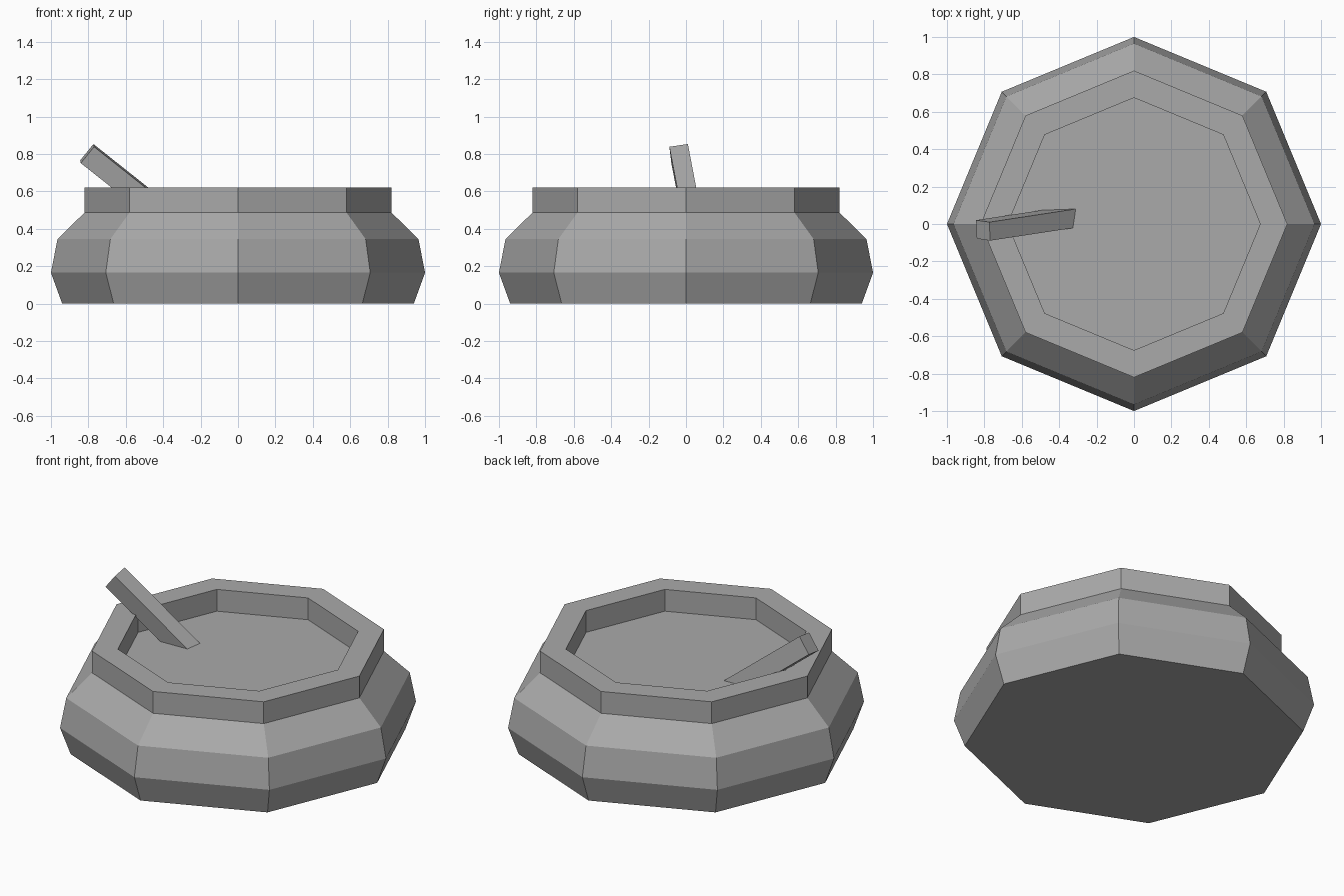
import bpy, bmesh, math
from mathutils import Vector, Matrix

cube = bpy.data.objects.get("Cube")
if cube:
    bpy.data.objects.remove(cube, do_unlink=True)

SIDES = 8

grey = bpy.data.materials.new("plain_grey")
grey.use_nodes = True
COLOUR = (0.4, 0.4, 0.4, 1)
grey.diffuse_color = COLOUR
grey.node_tree.nodes["Principled BSDF"].inputs["Base Color"].default_value = COLOUR


def add_object(name, bm):
    bmesh.ops.recalc_face_normals(bm, faces=bm.faces)
    mesh = bpy.data.meshes.new(name)
    bm.to_mesh(mesh)
    bm.free()
    mesh.materials.append(grey)
    obj = bpy.data.objects.new(name, mesh)
    bpy.context.collection.objects.link(obj)
    return obj


def lathe(name, profile):
    """Faceted turning of (radius, height) points, closed at both ends."""
    bm = bmesh.new()
    rings = []
    for r, z in profile:
        angles = [math.tau * i / SIDES for i in range(SIDES)]
        rings.append([bm.verts.new((r * math.cos(a), r * math.sin(a), z)) for a in angles])
    for low, high in zip(rings, rings[1:]):
        for i in range(SIDES):
            j = (i + 1) % SIDES
            bm.faces.new((low[i], low[j], high[j], high[i]))
    bm.faces.new(rings[0])
    bm.faces.new(rings[-1])
    return add_object(name, bm)


def bar(name, top_corner, axis, across, size):
    """Box hanging from one top corner along a slanted axis."""
    down = Vector(axis).normalized()
    side = Vector(across)
    side = (side - side.dot(down) * down).normalized()
    under = down.cross(side)
    frame = Matrix((side, under, down)).transposed().to_4x4()
    bm = bmesh.new()
    bmesh.ops.create_cube(bm, size=1)
    half = Vector((0.5, 0.5, 0.5))
    for v in bm.verts:
        local = Vector([a * b for a, b in zip(v.co + half, size)])
        v.co = Vector(top_corner) + frame @ local
    return add_object(name, bm)


# Bulging bowl with upright rim and sunken floor
lathe("bowl", [(0.94, 0), (1.0, 0.165), (0.965, 0.345), (0.82, 0.487),
               (0.82, 0.62), (0.675, 0.62), (0.675, 0.487)])

# Square stick leaning over the rim, its foot sunk in the floor
bar("leaning_stick", (-0.773, 0.01, 0.853), (0.46, 0.07, -0.365),
    (0, -0.1, -0.012), (0.1, 0.113, 0.62))
